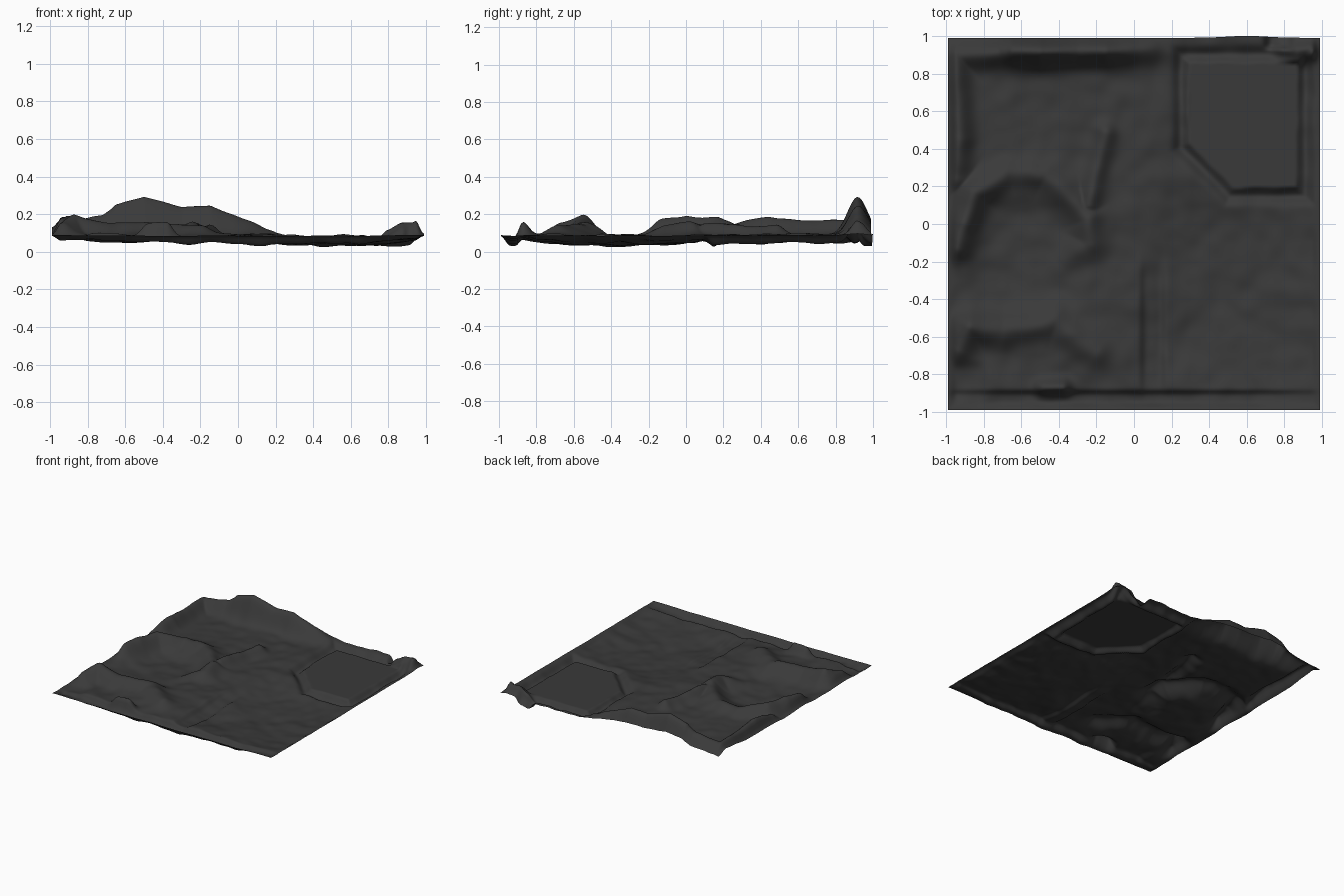
import bpy, bmesh, math
from mathutils import Vector, noise

if "Cube" in bpy.data.objects:
    bpy.data.objects.remove(bpy.data.objects["Cube"])

N = 180
BASE = 0.088
HALF = 0.99

# ridges: (width, [(x, y, extra height)...])
RIDGES = [
    # back mountain range
    (0.075, [(-0.97, 0.9, .07), (-0.72, 0.91, .10), (-0.64, 0.92, .16), (-0.5, 0.92, .205),
             (-0.3, 0.92, .152), (-0.15, 0.92, .16), (0.28, 0.93, 0.0)]),
    # left edge and swirl
    (0.07, [(-0.95, 0.9, .08), (-0.93, 0.45, .09), (-0.95, 0.25, .06)]),
    (0.075, [(-0.94, -0.12, .09), (-0.9, 0.0, .11), (-0.85, 0.16, .09), (-0.67, 0.27, .06), (-0.47, 0.26, .055),
             (-0.25, 0.03, .075), (-0.24, -0.1, .06), (-0.4, -0.21, .02)]),
    (0.055, [(-0.15, 0.48, .05), (-0.24, 0.1, .07)]),
    # front left hills
    (0.08, [(-0.93, -0.66, .07), (-0.87, -0.55, .105), (-0.7, -0.57, .07), (-0.42, -0.52, .06),
            (-0.2, -0.68, .05)]),
    (0.045, [(-0.48, -0.87, .06), (-0.38, -0.87, .08)]),
    # back right corner bank
    (0.05, [(0.8, 0.92, .06), (0.87, 0.91, .1), (0.94, 0.92, .09)]),
]

# basins: (centre x, centre y, half x, half y, depth)
BASINS = [
    (0.54, -0.35, 0.43, 0.48, .05),
    (-0.58, -0.15, 0.28, 0.28, .035),
    (0.0, -0.94, 0.98, 0.05, .04),
    (0.1, -0.55, 0.06, 0.34, .03),
    (0.77, 0.97, 0.07, 0.04, .06),
    (-0.9, -0.84, 0.1, 0.1, .02),
]
LAKE = (0.30, 0.86, 0.20, 0.85)      # x and y limits
LAKE_Z = 0.078


def ridge_height(x, y, width, pts):
    best = 0.0
    for (ax, ay, ah), (bx, by, bh) in zip(pts, pts[1:]):
        dx, dy = bx - ax, by - ay
        t = ((x - ax) * dx + (y - ay) * dy) / (dx * dx + dy * dy)
        t = min(1, max(0, t))
        d2 = (x - ax - t * dx) ** 2 + (y - ay - t * dy) ** 2
        best = max(best, (ah + (bh - ah) * t) * math.exp(-d2 / width ** 2))
    return best


def smooth(t):
    t = min(1, max(0, t))
    return t * t * (3 - 2 * t)


def lake_distance(x, y):
    # signed distance to the lake outline, with a cut front left corner
    x0, x1, y0, y1 = LAKE
    d = max(x0 - x, x - x1, y0 - y, y - y1)
    return max(d, (0.73 - x - y) * 0.7)


def height(x, y):
    z = BASE
    z += 0.016 * noise.noise(Vector((x * 4, y * 4, 3)))
    z += 0.009 * noise.noise(Vector((x * 10, y * 10, 7)))
    for cx, cy, rx, ry, depth in BASINS:
        r = abs((x - cx) / rx) ** 5 + abs((y - cy) / ry) ** 5
        z -= depth * math.exp(-r)
    z += max(ridge_height(x, y, w, p) for w, p in RIDGES)
    # moat and flat water
    d = lake_distance(x, y)
    z -= 0.04 * math.exp(-((d - 0.05) / 0.035) ** 2)
    z += (LAKE_Z - z) * smooth((0.015 - d) / 0.015)
    # level tile border at front and sides
    side = min(HALF - abs(x), y + HALF)
    k = 0.8 * smooth(1 - side / 0.05)
    if x < 0:
        k *= 1 - 0.5 * smooth((y - 0.5) / 0.4) * smooth((-x - 0.5) / 0.4)
    return z + (BASE - z) * k


# terrain tile
bm = bmesh.new()
bmesh.ops.create_grid(bm, x_segments=N, y_segments=N, size=HALF)
for v in bm.verts:
    x, y = v.co.x, v.co.y
    v.co.z = max(0.01, height(x, y))
    # slight bulge of the back edge behind the lake
    v.co.y += 0.01 * math.exp(-((x - 0.6) / 0.15) ** 2) * smooth((y - 0.85) / 0.14)
me = bpy.data.meshes.new("terrain_tile")
bm.to_mesh(me)
bm.free()
tile = bpy.data.objects.new("terrain_tile", me)
bpy.context.collection.objects.link(tile)
for p in me.polygons:
    p.use_smooth = True

mat = bpy.data.materials.new("dark_ground")
mat.diffuse_color = (0.042, 0.042, 0.042, 1)
mat.use_nodes = True
mat.node_tree.nodes["Principled BSDF"].inputs["Base Color"].default_value = mat.diffuse_color
me.materials.append(mat)
